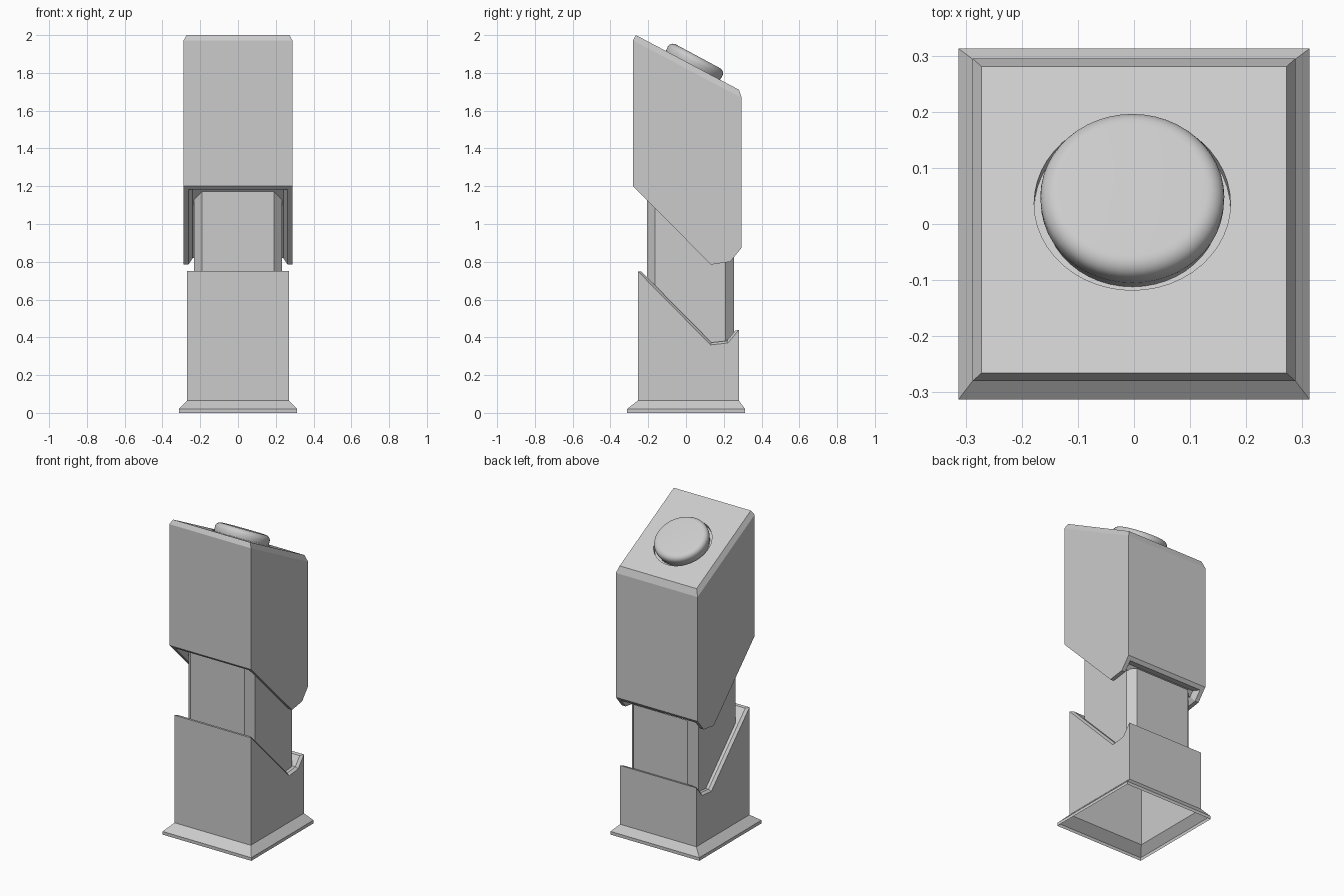
import bpy, bmesh, math
from mathutils import Matrix, Vector

if "Cube" in bpy.data.objects:
    bpy.data.objects.remove(bpy.data.objects["Cube"])

grey = bpy.data.materials.new("light_grey")
grey.use_nodes = True
grey.diffuse_color = (0.6, 0.6, 0.6, 1)
grey.node_tree.nodes["Principled BSDF"].inputs["Base Color"].default_value = (0.6, 0.6, 0.6, 1)


def finish(bm, name):
    mesh = bpy.data.meshes.new(name)
    bm.to_mesh(mesh)
    bm.free()
    obj = bpy.data.objects.new(name, mesh)
    mesh.materials.append(grey)
    bpy.context.collection.objects.link(obj)
    return obj


def prism(profile, half_width):
    """Side profile (y, z) extruded across x."""
    bm = bmesh.new()
    face = bm.faces.new([bm.verts.new((-half_width, y, z)) for y, z in profile])
    new = bmesh.ops.extrude_face_region(bm, geom=[face])["geom"]
    bmesh.ops.translate(bm, vec=(2 * half_width, 0, 0),
                        verts=[v for v in new if isinstance(v, bmesh.types.BMVert)])
    bmesh.ops.recalc_face_normals(bm, faces=bm.faces)
    bm.normal_update()
    return bm


def inset(bm, faces, thickness, depth=0):
    bmesh.ops.inset_region(bm, faces=faces, thickness=thickness, depth=depth,
                           use_even_offset=True, use_boundary=True)
    bm.normal_update()


# Base: sloped top with raised bevel, flared plinth, open underneath
bm = prism([(-0.255, 0.065), (-0.255, 0.75), (0.13, 0.36),
            (0.222, 0.37), (0.28, 0.44), (0.28, 0.065)], 0.269)
floor = min(bm.faces, key=lambda f: f.calc_center_median().z)
inset(bm, [f for f in bm.faces if f.normal.z > 0.1], 0.016, 0.012)
for z in (0.02, 0):
    new = bmesh.ops.extrude_face_region(bm, geom=[floor])["geom"]
    bmesh.ops.delete(bm, geom=[floor], context="FACES_ONLY")
    floor = next(g for g in new if isinstance(g, bmesh.types.BMFace))
    for v in floor.verts:
        v.co = (math.copysign(0.313, v.co.x), math.copysign(0.313, v.co.y), z)
bmesh.ops.delete(bm, geom=[floor], context="FACES_ONLY")
bmesh.ops.recalc_face_normals(bm, faces=bm.faces)
finish(bm, "base")

# Post: chamfered square column with both ends following the slopes
bm = bmesh.new()
ring = [(-0.19, -0.207), (0.19, -0.207), (0.234, -0.164), (0.234, 0.21),
        (0.19, 0.255), (-0.19, 0.255), (-0.234, 0.21), (-0.234, -0.164)]
low = [bm.verts.new((x, y, max(0.495 - y, 0.37) - 0.07)) for x, y in ring]
high = [bm.verts.new((x, y, max(0.965 - y, 0.82) + 0.02)) for x, y in ring]
for i in range(len(ring)):
    j = (i + 1) % len(ring)
    bm.faces.new((low[i], low[j], high[j], high[i]))
finish(bm, "post")

# Head: slanted bevelled top, recessed underside with a rim
bm = prism([(-0.28, 1.2), (-0.28, 1.972), (0.295, 1.667), (0.295, 0.875),
            (0.234, 0.8), (0.132, 0.785)], 0.288)
under = [f for f in bm.faces if f.normal.z < -0.1]
top = next(f for f in bm.faces if f.normal.z > 0.5)
inset(bm, under, 0.026)
inset(bm, under, 0.022, -0.032)
inset(bm, [top], 0.0165)
for v in top.verts:
    v.co.z += 0.036
head = finish(bm, "head")

# Round socket cut into the slanted top
tilt = Matrix.Translation((-0.003, 0.035, 1.837)) @ Matrix.Rotation(math.radians(-28.2), 4, "X")
bm = bmesh.new()
bmesh.ops.create_cone(bm, cap_ends=True, segments=48, radius1=0.175, radius2=0.175,
                      depth=0.04, matrix=tilt)
cutter = finish(bm, "socket_cutter")
cutter.hide_render = True
cut = head.modifiers.new("socket", "BOOLEAN")
cut.operation = "DIFFERENCE"
cut.solver = "EXACT"
cut.object = cutter
bpy.context.view_layer.objects.active = head
bpy.ops.object.modifier_apply(modifier="socket")
bpy.data.objects.remove(cutter)

# Button: rounded disc spun around the tilted axis
profile = [(0.156, -0.02), (0.158, -0.005), (0.163, 0.008), (0.164, 0.028)]
for i in range(1, 7):
    a = math.radians(15 * i)
    profile.append((0.132 + 0.032 * math.cos(a), 0.028 + 0.03 * math.sin(a)))
profile.append((0, 0.058))
bm = bmesh.new()
verts = [bm.verts.new((r, 0, z)) for r, z in profile]
edges = [bm.edges.new(pair) for pair in zip(verts, verts[1:])]
bmesh.ops.spin(bm, geom=verts + edges, cent=(0, 0, 0), axis=(0, 0, 1),
               angle=math.tau, steps=48, use_duplicate=False)
bmesh.ops.remove_doubles(bm, verts=bm.verts, dist=0.0005)
bmesh.ops.recalc_face_normals(bm, faces=bm.faces)
if max(bm.faces, key=lambda f: f.calc_center_median().z).normal.z < 0:
    bmesh.ops.reverse_faces(bm, faces=bm.faces)
bm.transform(tilt)
button = finish(bm, "button")
bpy.ops.object.select_all(action="DESELECT")
button.select_set(True)
bpy.context.view_layer.objects.active = button
bpy.ops.object.shade_smooth_by_angle(angle=math.radians(35))
